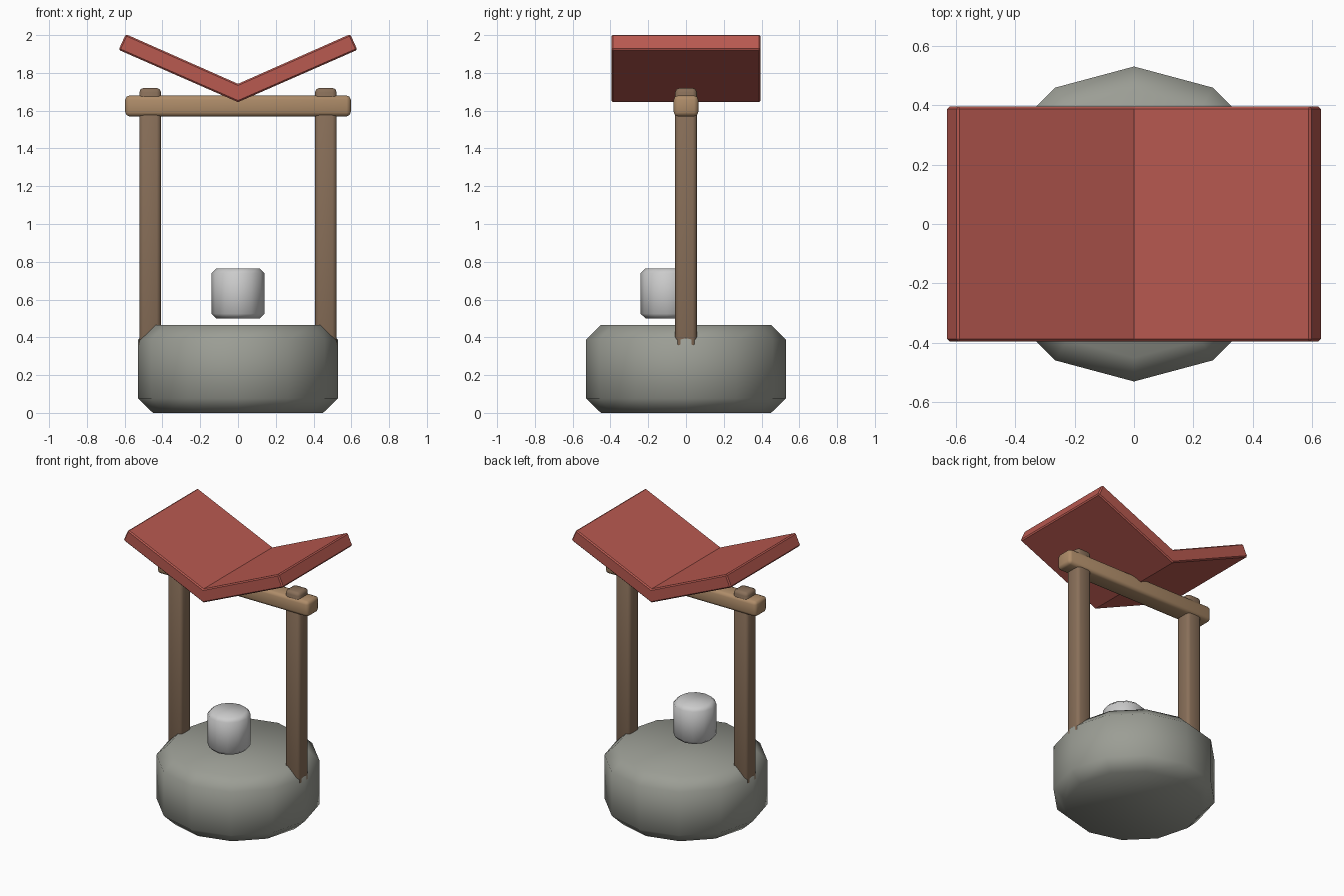
import bpy, bmesh, math

if "Cube" in bpy.data.objects:
    bpy.data.objects.remove(bpy.data.objects["Cube"])


def material(name, rgb):
    m = bpy.data.materials.new(name)
    m.diffuse_color = (*rgb, 1)
    m.use_nodes = True
    m.node_tree.nodes["Principled BSDF"].inputs["Base Color"].default_value = m.diffuse_color
    return m


STONE = material("stone", (0.33, 0.34, 0.30))
POST = material("post_wood", (0.25, 0.16, 0.10))
BEAM = material("beam_wood", (0.42, 0.26, 0.14))
ROOF = material("roof_red", (0.48, 0.10, 0.08))


def finish(bm, name, bevel, mat=None, segments=1, limit=40):
    bmesh.ops.recalc_face_normals(bm, faces=bm.faces)
    edges = [e for e in bm.edges if e.calc_face_angle() > math.radians(limit)]
    bmesh.ops.bevel(bm, geom=edges, offset=bevel, segments=segments,
                    profile=0.5, affect='EDGES')
    mesh = bpy.data.meshes.new(name)
    bm.to_mesh(mesh)
    bm.free()
    if mat:
        mesh.materials.append(mat)
    ob = bpy.data.objects.new(name, mesh)
    bpy.context.collection.objects.link(ob)
    bpy.ops.object.select_all(action='DESELECT')
    ob.select_set(True)
    bpy.context.view_layer.objects.active = ob
    bpy.ops.object.shade_smooth_by_angle(angle=math.radians(50))
    return ob


def drum(name, radius, y, z0, z1, bevel, mat=None):
    bm = bmesh.new()
    bmesh.ops.create_cone(bm, cap_ends=True, segments=12, radius1=radius,
                          radius2=radius, depth=z1 - z0)
    bmesh.ops.translate(bm, verts=bm.verts, vec=(0, y, (z0 + z1) / 2))
    return finish(bm, name, bevel, mat)


def box(name, x, half_x, half_y, z0, z1, bevel, mat):
    bm = bmesh.new()
    bmesh.ops.create_cube(bm, size=2)
    bmesh.ops.scale(bm, verts=bm.verts, vec=(half_x, half_y, (z1 - z0) / 2))
    bmesh.ops.translate(bm, verts=bm.verts, vec=(x, 0, (z0 + z1) / 2))
    return finish(bm, name, bevel, mat, segments=2)


# Stone well base and hanging bucket
drum("well_base", 0.53, 0, 0, 0.465, 0.077, STONE)
drum("bucket", 0.14, -0.10, 0.50, 0.765, 0.025)

# Posts and crossbeam
for side, x in (("left", -0.465), ("right", 0.465)):
    box(side + "_post", x, 0.057, 0.057, 0.34, 1.72, 0.022, POST)
box("crossbeam", 0, 0.597, 0.065, 1.57, 1.68, 0.022, BEAM)

# V-shaped roof from two mitred panels
for side, s in (("left", -1), ("right", 1)):
    profile = [(0, 1.645), (0.632, 1.922), (0.594, 2.005), (0, 1.742)]
    bm = bmesh.new()
    face = bm.faces.new([bm.verts.new((s * x, -0.395, z)) for x, z in profile])
    ext = bmesh.ops.extrude_face_region(bm, geom=[face])
    verts = [v for v in ext["geom"] if isinstance(v, bmesh.types.BMVert)]
    bmesh.ops.translate(bm, verts=verts, vec=(0, 0.79, 0))
    # open the mitre so the two panels meet cleanly
    mitre = [f for f in bm.faces if all(abs(v.co.x) < 1e-6 for v in f.verts)]
    bmesh.ops.recalc_face_normals(bm, faces=bm.faces)
    bmesh.ops.delete(bm, geom=mitre, context='FACES_ONLY')
    edges = [e for e in bm.edges if len(e.link_faces) == 2]
    bmesh.ops.bevel(bm, geom=edges, offset=0.008, segments=1,
                    profile=0.5, affect='EDGES')
    for v in bm.verts:
        if abs(v.co.x) < 0.004:
            v.co.x = 0
    mesh = bpy.data.meshes.new(side + "_roof_panel")
    bm.to_mesh(mesh)
    bm.free()
    mesh.materials.append(ROOF)
    bpy.context.collection.objects.link(
        bpy.data.objects.new(side + "_roof_panel", mesh))
